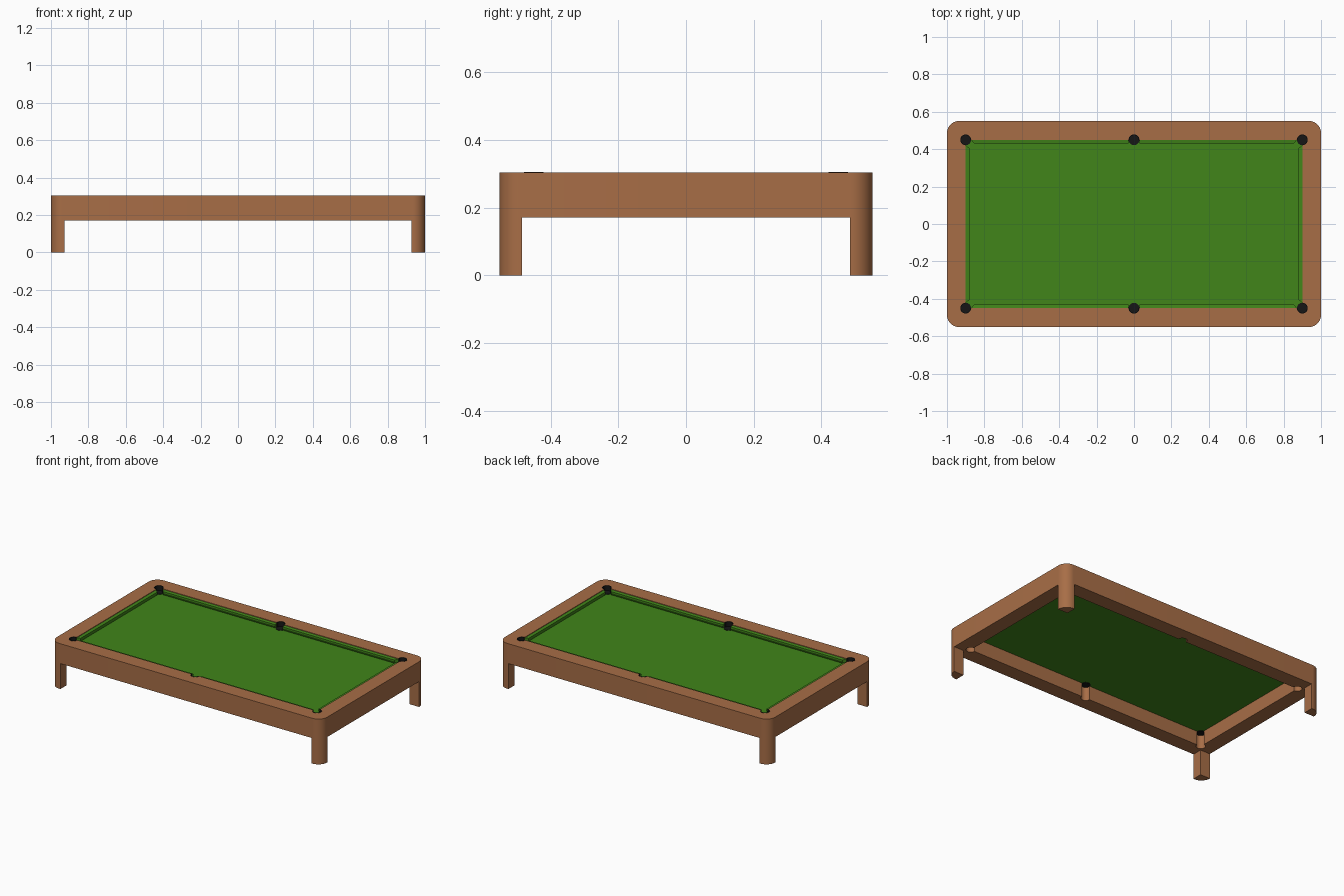
import bpy, bmesh, math
from math import cos, sin, radians

if "Cube" in bpy.data.objects:
    bpy.data.objects.remove(bpy.data.objects["Cube"])


def material(name, rgb):
    m = bpy.data.materials.new(name)
    m.diffuse_color = (*rgb, 1)
    m.use_nodes = True
    m.node_tree.nodes["Principled BSDF"].inputs["Base Color"].default_value = m.diffuse_color
    return m


WOOD = material("wood", (0.39, 0.155, 0.062))
FELT = material("green_felt", (0.052, 0.235, 0.010))
BLACK = material("black_lining", (0.008, 0.008, 0.008))

HX, HY = 1.0, 0.551           # outer half size
IX, IY = 0.9, 0.45            # opening half size
Z_RAIL, Z_TOP, Z_BED = 0.17, 0.303, 0.27
R_POCKET = 0.029


def arc(cx, cy, r, a0, a1, n=16):
    """Points on an arc, angles in degrees."""
    return [(cx + r * cos(radians(a0 + (a1 - a0) * i / n)),
             cy + r * sin(radians(a0 + (a1 - a0) * i / n))) for i in range(n + 1)]


def slab(name, outlines, z0, z1, mat):
    """Extrude closed 2D outlines (later ones are holes) from z0 to z1."""
    cu = bpy.data.curves.new(name, 'CURVE')
    cu.dimensions, cu.fill_mode = '2D', 'BOTH'
    cu.extrude = (z1 - z0) / 2
    for pts in outlines:
        sp = cu.splines.new('POLY')
        sp.points.add(len(pts) - 1)
        for p, (x, y) in zip(sp.points, pts):
            p.co = (x, y, 0, 1)
        sp.use_cyclic_u = True
    ob = bpy.data.objects.new(name, cu)
    bpy.context.collection.objects.link(ob)
    ob.location.z = (z0 + z1) / 2
    bpy.ops.object.select_all(action='DESELECT')
    ob.select_set(True)
    bpy.context.view_layer.objects.active = ob
    bpy.ops.object.convert(target='MESH')
    ob = bpy.context.object
    bm = bmesh.new()
    bm.from_mesh(ob.data)
    bmesh.ops.remove_doubles(bm, verts=bm.verts, dist=1e-5)
    bmesh.ops.recalc_face_normals(bm, faces=bm.faces)
    bm.to_mesh(ob.data)
    bm.free()
    ob.data.materials.clear()
    ob.data.materials.append(mat)
    bpy.ops.object.shade_smooth_by_angle(angle=radians(30))
    return ob


# Rail frame: rounded outside, opening with round pocket notches
R = 0.065
outer = []
for cx, cy, a in ((1, 1, 0), (-1, 1, 90), (-1, -1, 180), (1, -1, 270)):
    outer += arc(cx * (HX - R), cy * (HY - R), R, a, a + 90)
pockets = [("corner", IX, IY, 45), ("middle", 0, IY, 90), ("corner", -IX, IY, 135),
           ("corner", -IX, -IY, 225), ("middle", 0, -IY, 270), ("corner", IX, -IY, 315)]
inner = []
for kind, x, y, face in pockets:
    half = 135 if kind == "corner" else 90
    inner += arc(x, y, R_POCKET, face - half, face + half, 24)
slab("rail_frame", [outer, inner], Z_RAIL, Z_TOP, WOOD)

# Playing bed
slab("bed", [[(-IX, -IY), (IX, -IY), (IX, IY), (-IX, IY)]], Z_BED - 0.007, Z_BED, FELT)

# Pocket linings, open towards the table, and pocket floors
for i, (kind, x, y, face) in enumerate(pockets):
    half = 135 if kind == "corner" else 90
    shell = (arc(x, y, R_POCKET, face - half, face + half, 24)
             + arc(x, y, R_POCKET - 0.004, face + half, face - half, 24))
    slab(f"{kind}_pocket_lining_{i}", [shell], Z_BED - 0.01, Z_TOP + 0.002, BLACK)
    slab(f"{kind}_pocket_floor_{i}", [arc(x, y, R_POCKET, 0, 345, 23)],
         Z_BED - 0.01, Z_BED + 0.002, BLACK)

# Legs: square inside, rounded at the outer corner
LX, LY = HX - 0.072, HY - 0.066
for sx, xn in ((-1, "left"), (1, "right")):
    for sy, yn in ((-1, "front"), (1, "back")):
        pts = [(LX, LY), (HX, LY)] + arc(HX - R, HY - R, R, 0, 90) + [(LX, HY)]
        slab(f"{yn}_{xn}_leg", [[(sx * x, sy * y) for x, y in pts]], 0, Z_RAIL, WOOD)

# Cushions: undercut profile (inset, height) with mitred ends
PROFILE = [(0, 0.299), (0.02, 0.296), (0.02, 0.286), (0.012, Z_BED), (0, Z_BED)]


def cushion(name, a, b, cut_a, cut_b, place):
    bm = bmesh.new()
    ends = [[bm.verts.new(place(t + c * d, d, z)) for d, z in PROFILE]
            for t, c in ((a, cut_a), (b, -cut_b))]
    bm.faces.new(ends[0])
    bm.faces.new(ends[1])
    n = len(PROFILE)
    for i in range(n):
        j = (i + 1) % n
        bm.faces.new((ends[0][i], ends[0][j], ends[1][j], ends[1][i]))
    bmesh.ops.recalc_face_normals(bm, faces=bm.faces)
    me = bpy.data.meshes.new(name)
    bm.to_mesh(me)
    bm.free()
    me.materials.append(FELT)
    bpy.context.collection.objects.link(bpy.data.objects.new(name, me))


for s, side in ((-1, "front"), (1, "back")):
    for k, half in ((-1, "left"), (1, "right")):
        cushion(f"{side}_{half}_cushion", R_POCKET, IX - R_POCKET, 0, 0.8,
                lambda t, d, z: (k * t, s * (IY - d), z))
for s, side in ((-1, "left"), (1, "right")):
    cushion(f"{side}_end_cushion", -IY + R_POCKET, IY - R_POCKET, 0.8, 0.8,
            lambda t, d, z: (s * (IX - d), t, z))
